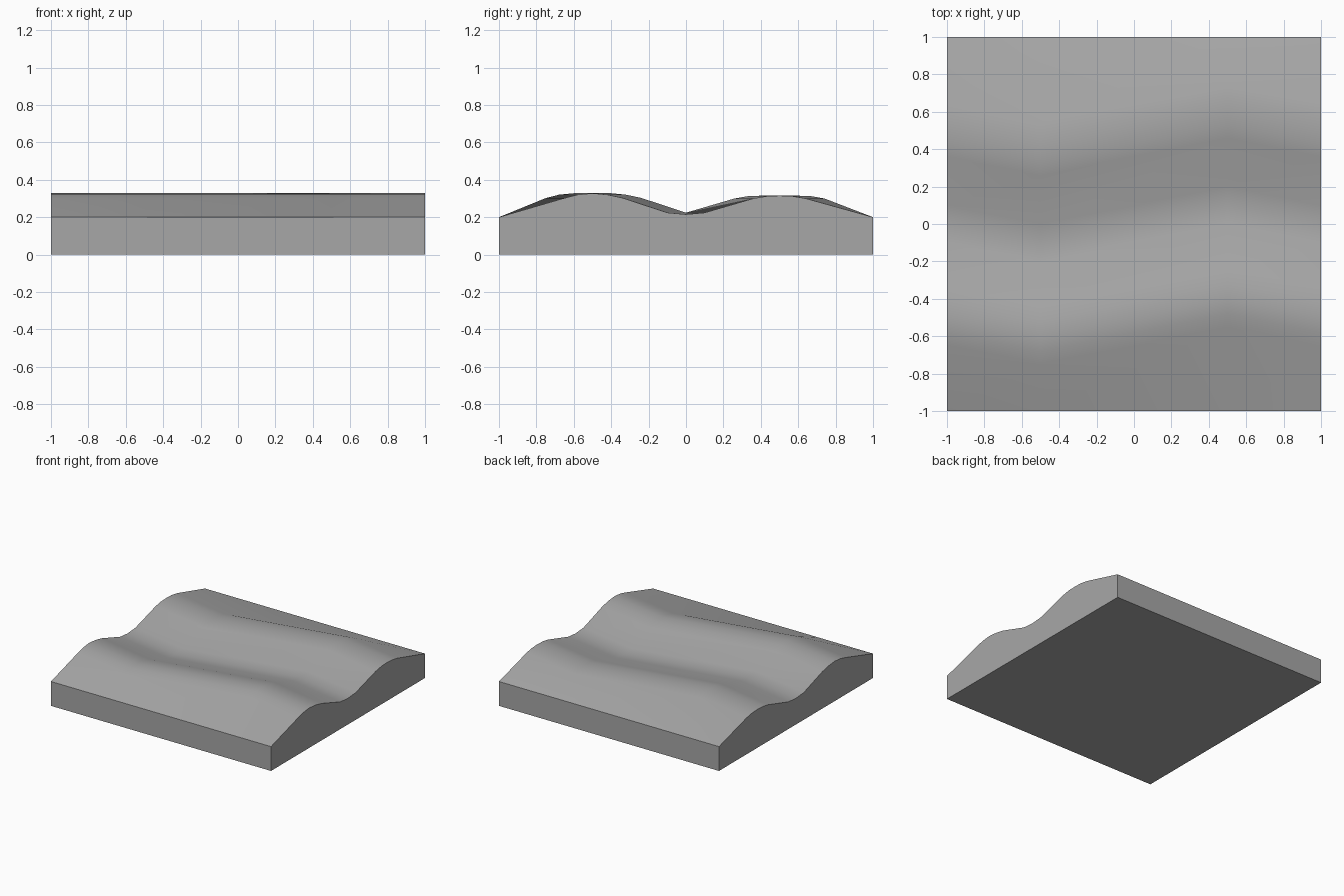
import bpy, bmesh

cube = bpy.data.objects.get("Cube")
if cube:
    bpy.data.objects.remove(cube)

# Plain grey for the whole block
grey = bpy.data.materials.new("stone_grey")
grey.use_nodes = True
color = (0.39, 0.39, 0.39, 1)
grey.diffuse_color = color
grey.node_tree.nodes["Principled BSDF"].inputs["Base Color"].default_value = color

# Two-ridged cross-section (y, z), front to back
profile = [(-1, 0.2), (-0.65, 0.302), (-0.58, 0.32), (-0.5, 0.328), (-0.42, 0.32),
           (-0.34, 0.303), (-0.1, 0.224), (0, 0.215), (0.1, 0.224), (0.36, 0.3),
           (0.43, 0.312), (0.5, 0.315), (0.57, 0.312), (0.64, 0.3), (1, 0.2)]
# Sideways sway of the ridges at each station (x, shift in y)
stations = [(-1, 0), (-0.5, -0.1), (0.5, 0.1), (1, 0)]

bm = bmesh.new()

# Rippled top, with straight front and back edges
rows = []
for x, shift in stations:
    rows.append([bm.verts.new((x, y if abs(y) == 1 else y + shift, z))
                 for y, z in profile])
for a, b in zip(rows, rows[1:]):
    for j in range(len(profile) - 1):
        bm.faces.new((a[j], b[j], b[j + 1], a[j + 1]))

# Walls dropped from the rim, then the flat underside
rim = [e for e in bm.edges if e.is_boundary]
walls = bmesh.ops.extrude_edge_only(bm, edges=rim)["geom"]
for v in walls:
    if isinstance(v, bmesh.types.BMVert):
        v.co.z = 0
bmesh.ops.holes_fill(bm, edges=[e for e in bm.edges if e.is_boundary], sides=0)
bmesh.ops.recalc_face_normals(bm, faces=bm.faces)

mesh = bpy.data.meshes.new("rippled_block")
bm.to_mesh(mesh)
bm.free()
mesh.materials.append(grey)
block = bpy.data.objects.new("rippled_block", mesh)
bpy.context.collection.objects.link(block)

# Smooth ripples, crisp outer edges
bpy.ops.object.select_all(action="DESELECT")
block.select_set(True)
bpy.context.view_layer.objects.active = block
bpy.ops.object.shade_smooth_by_angle()
